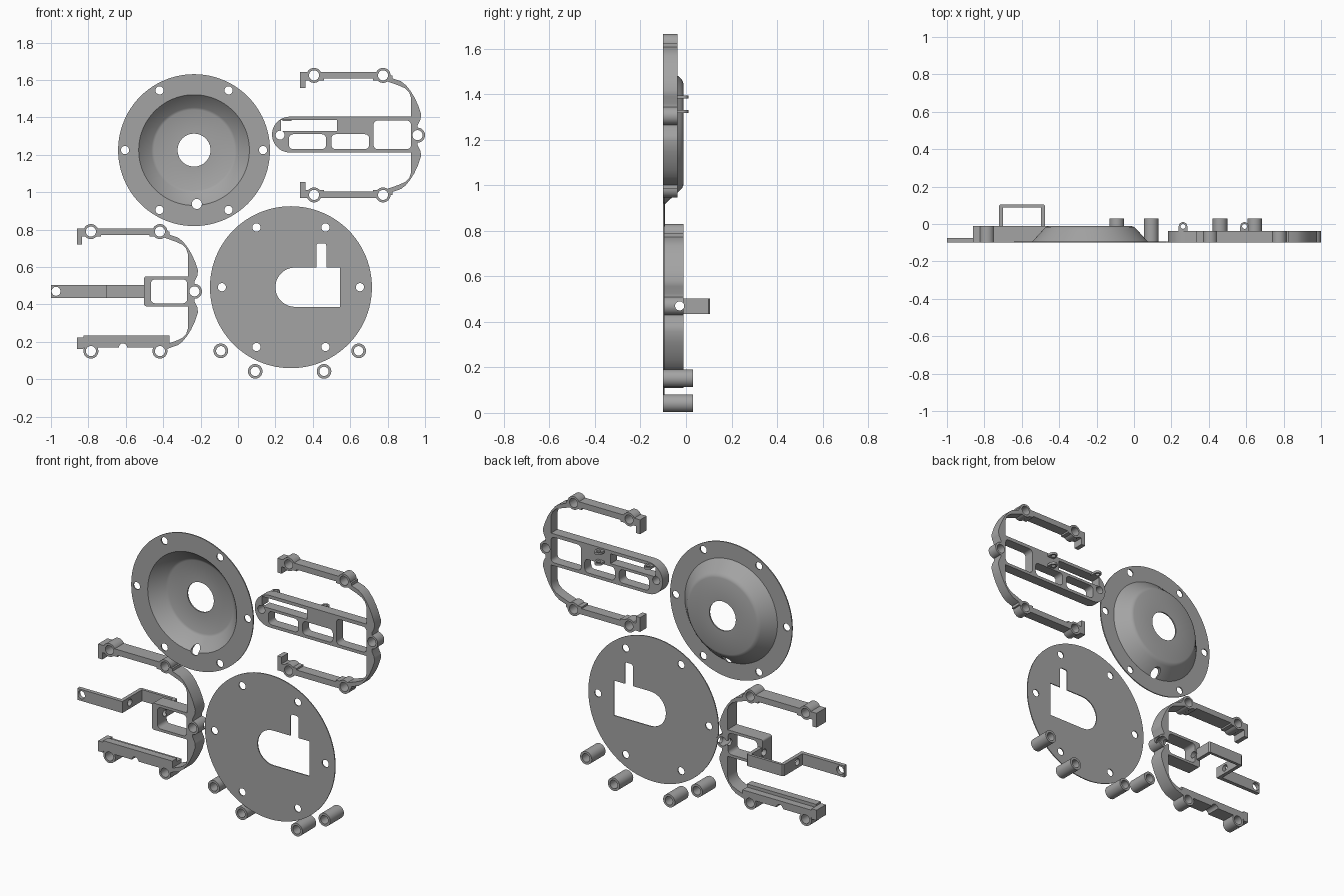
import bpy, bmesh
from math import sin, cos, pi, radians
from mathutils import Matrix, Vector

if "Cube" in bpy.data.objects:
    bpy.data.objects.remove(bpy.data.objects["Cube"], do_unlink=True)

grey = bpy.data.materials.new("plain grey")
grey.use_nodes = True
grey.diffuse_color = (0.37, 0.37, 0.37, 1)
grey.node_tree.nodes["Principled BSDF"].inputs["Base Color"].default_value = (0.37, 0.37, 0.37, 1)

FRONT = -0.1       # front plane shared by every part
PITCH = 0.369      # radius of the six-hole bolt pattern


def add_mesh(name, bm):
    bmesh.ops.recalc_face_normals(bm, faces=bm.faces[:])
    mesh = bpy.data.meshes.new(name)
    bm.to_mesh(mesh)
    bm.free()
    ob = bpy.data.objects.new(name, mesh)
    bpy.context.scene.collection.objects.link(ob)
    return ob


def prism(pts, lo, hi, axis="y"):
    """Extrude a flat outline along an axis."""
    place = {"x": lambda a, b, t: (t, a, b),
             "y": lambda a, b, t: (a, t, b),
             "z": lambda a, b, t: (a, b, t)}[axis]
    bm = bmesh.new()
    face = bm.faces.new([bm.verts.new(place(a, b, lo)) for a, b in pts])
    ext = bmesh.ops.extrude_face_region(bm, geom=[face])["geom"]
    bmesh.ops.translate(bm, verts=[v for v in ext if isinstance(v, bmesh.types.BMVert)],
                        vec=Vector(place(0, 0, hi - lo)))
    return add_mesh("piece", bm)


def arc(cx, cz, r, a0, a1, n):
    return [(cx + r * cos(a0 + (a1 - a0) * i / n), cz + r * sin(a0 + (a1 - a0) * i / n))
            for i in range(n + 1)]


def circle(cx, cz, r, n=32):
    return arc(cx, cz, r, 0, 2 * pi, n)[:-1]


def box(x0, x1, z0, z1):
    return [(x0, z0), (x1, z0), (x1, z1), (x0, z1)]


def rounded(x0, x1, z0, z1, r=0.022):
    pts = []
    for i, (x, z) in enumerate(box(x0 + r, x1 - r, z0 + r, z1 - r)):
        pts += arc(x, z, r, pi + i * pi / 2, pi * 1.5 + i * pi / 2, 5)
    return pts


def shift(pts, c):
    return [(a + c[0], b + c[1]) for a, b in pts]


def flip(pts):
    return [(a, -b) for a, b in pts]


def drill(pts):
    return prism(pts, -0.3, 0.3)


def combine(name, solids, cuts):
    """Union the solids, subtract the cuts and keep one clean object."""
    base, helpers = solids[0], solids[1:] + cuts
    for ob in helpers:
        mod = base.modifiers.new("bool", "BOOLEAN")
        mod.solver = "EXACT"
        mod.operation = "DIFFERENCE" if ob in cuts else "UNION"
        mod.object = ob
    bpy.context.view_layer.update()
    dg = bpy.context.evaluated_depsgraph_get()
    mesh = bpy.data.meshes.new_from_object(base.evaluated_get(dg))
    base.modifiers.clear()
    base.data = mesh
    base.name = mesh.name = name
    for ob in helpers:
        bpy.data.objects.remove(ob, do_unlink=True)
    mesh.materials.clear()
    mesh.materials.append(grey)
    bpy.ops.object.select_all(action="DESELECT")
    base.select_set(True)
    bpy.context.view_layer.objects.active = base
    bpy.ops.object.shade_smooth_by_angle(angle=radians(32))
    return base


def bolt_points(c, ids=range(6)):
    return [(c[0] + PITCH * cos(i * pi / 3), c[1] + PITCH * sin(i * pi / 3)) for i in ids]


# Dished cover: a revolved sheet profile (radius, depth) with bolt holes
dish = (-0.235, 1.225)
profile = [(0.406, -0.093), (0.308, -0.093), (0.247, -0.026), (0.238, -0.017), (0.225, -0.012),
           (0.088, -0.012), (0.088, -0.02), (0.215, -0.02), (0.228, -0.026), (0.296, FRONT), (0.406, FRONT)]
bm = bmesh.new()
ring = [bm.verts.new((r, y, 0)) for r, y in profile]
edges = [bm.edges.new((ring[i - 1], ring[i])) for i in range(len(ring))]
bmesh.ops.spin(bm, geom=ring + edges, cent=(0, 0, 0), axis=(0, 1, 0), angle=2 * pi, steps=96)
bmesh.ops.remove_doubles(bm, verts=bm.verts[:], dist=0.0005)
bmesh.ops.transform(bm, matrix=Matrix.Translation((dish[0], 0, dish[1])), verts=bm.verts[:])
combine("dished_cover", [add_mesh("piece", bm)],
        [drill(circle(*p, 0.022, 24)) for p in bolt_points(dish)]
        + [drill(circle(-0.22, 0.937, 0.027, 24))])

# Flat cover with a keyhole-like opening
disc = (0.283, 0.492)
opening = arc(0.305, 0.492, 0.105, pi / 2, pi * 1.5, 24) + [(0.545, 0.387), (0.545, 0.597)]
combine("flat_cover", [prism(circle(*disc, 0.433, 96), FRONT, -0.094)],
        [drill(circle(*p, 0.022, 24)) for p in bolt_points(disc)]
        + [drill(opening), drill(rounded(0.42, 0.472, 0.55, 0.727, 0.012))])

# Outline of the curved end wall shared by both brackets
outer = [(0.2, 0.315), (0.227, 0.306), (0.28, 0.288), (0.307, 0.267), (0.33, 0.238), (0.352, 0.203),
         (0.372, 0.16), (0.388, 0.112), (0.385, 0.085), (0.37, 0.055)]
inner = [(0.2, 0.29), (0.27, 0.265), (0.303, 0.25), (0.325, 0.228), (0.334, 0.2)]
wall = outer + flip(outer)[::-1] + flip(inner) + inner[::-1]
# Upper rail: bar, thick pads at the bosses and the end tab
rail = [box(-0.257, 0.215, 0.302, 0.337), box(-0.232, -0.13, 0.292, 0.33),
        box(0.13, 0.235, 0.292, 0.32), box(-0.259, -0.231, 0.251, 0.337)]


def bracket_parts(c, back, lower):
    solids = [prism(shift(o, c), FRONT, back) for o in [wall] + rail + lower]
    ids = (0, 1, 2, 4, 5)
    solids += [prism(circle(*p, 0.04), FRONT, back) for p in bolt_points(c, ids)]
    return solids, [drill(circle(*p, 0.027, 24)) for p in bolt_points(c, ids)]


# Right bracket with the slotted centre bar and hinge lugs
c, back = (0.591, 1.305), -0.038
solids, cuts = bracket_parts(c, back, [flip(o) for o in rail])
bar = arc(-0.313, 0.003, 0.096, pi / 2, pi * 1.5, 24) + [(0.345, -0.093), (0.345, 0.099)]
solids.append(prism(shift(bar, c), FRONT, back))
for hole in (box(-0.361, -0.062, 0.021, 0.08), rounded(-0.318, -0.12, -0.075, 0.005),
             rounded(-0.091, 0.11, -0.075, 0.005), rounded(0.134, 0.334, -0.075, 0.078),
             circle(-0.366, 0, 0.024, 24)):
    cuts.append(drill(shift(hole, c)))
combine("slotted_bracket", solids, cuts)

for name, x, z in (("outer_lug", 0.262, 1.381), ("inner_upper_lug", 0.591, 1.381),
                   ("inner_lower_lug", 0.591, 1.317)):
    lug = arc(x, -0.013, 0.023, 0, pi, 16) + [(x - 0.023, -0.045), (x + 0.023, -0.045)]
    combine(name, [prism(lug, z, z + 0.014, "z")],
            [prism(circle(x, -0.013, 0.013, 20), z - 0.1, z + 0.1, "z")])

# Left bracket with the window frame and stepped lower rail
c, back = (-0.602, 0.47), -0.012
solids, cuts = bracket_parts(c, back, [box(-0.259, 0.235, -0.299, -0.255),
                                       box(-0.259, -0.225, -0.308, -0.246)])
solids.append(prism(shift(box(-0.225, 0.235, -0.27, -0.236), c), FRONT, -0.055))
solids.append(prism(shift(rounded(0.1, 0.36, -0.08, 0.08, 0.012), c), FRONT, back))
cuts += [drill(shift(rounded(0.136, 0.33, -0.064, 0.064), c)),
         drill(shift(circle(-0.013, -0.3, 0.022, 24), c)),
         prism(circle(-0.028, c[1], 0.02, 24), -0.56, -0.1, "x")]
combine("framed_bracket", solids, cuts)

# Bent strap that reaches out from the window frame
strap = [(-1, FRONT), (-0.7, FRONT), (-0.7, 0.088), (-0.497, 0.088), (-0.497, FRONT),
         (-0.475, FRONT), (-0.475, 0.098), (-0.482, 0.105), (-0.713, 0.105), (-0.722, 0.098),
         (-0.722, -0.076), (-1, -0.076)]
combine("bent_strap", [prism(strap, 0.434, 0.503, "z")],
        [drill(circle(-0.973, c[1], 0.024, 24)),
         prism(circle(-0.028, c[1], 0.02, 24), -0.8, -0.3, "x")])

# Four tubular spacers
for i, (x, z) in enumerate([(-0.092, 0.152), (0.092, 0.042), (0.46, 0.042), (0.645, 0.152)]):
    combine(f"spacer_{i + 1}", [prism(circle(x, z, 0.039), FRONT, 0.03)],
            [drill(circle(x, z, 0.025))])
